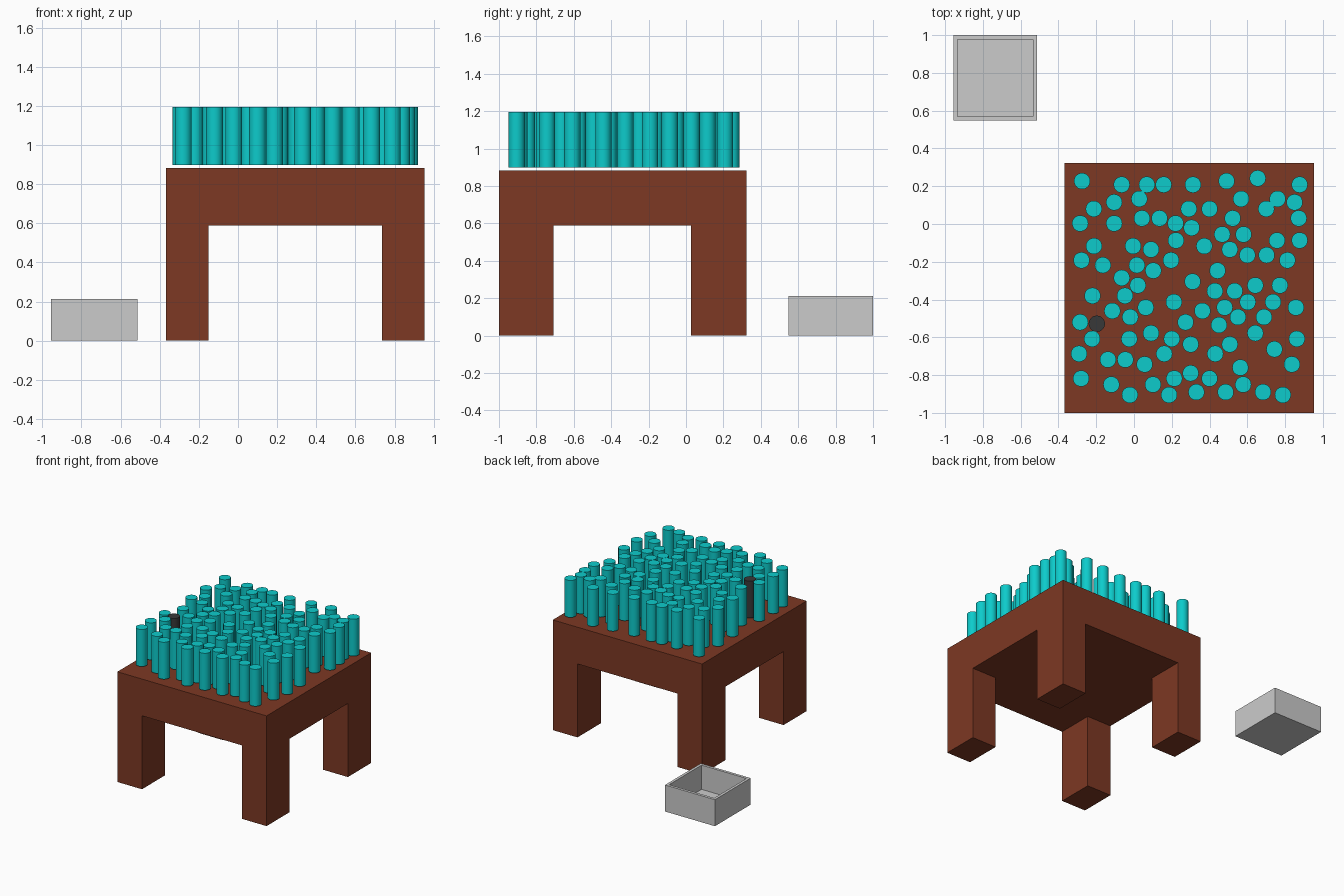
import bpy, bmesh
from itertools import product

if "Cube" in bpy.data.objects:
    bpy.data.objects.remove(bpy.data.objects["Cube"])


def material(name, rgb):
    m = bpy.data.materials.new(name)
    m.diffuse_color = (*rgb, 1)
    m.use_nodes = True
    m.node_tree.nodes["Principled BSDF"].inputs["Base Color"].default_value = m.diffuse_color
    return m


def finish(bm, name, mat=None):
    mesh = bpy.data.meshes.new(name)
    bm.to_mesh(mesh)
    bm.free()
    if mat:
        mesh.materials.append(mat)
    obj = bpy.data.objects.new(name, mesh)
    bpy.context.collection.objects.link(obj)
    return obj


def cell_solid(name, cuts, filled, mat=None):
    """Closed solid made of the filled cells of a 3 x 3 x 2 block grid."""
    bm = bmesh.new()
    grid = {}

    def vert(i):
        if i not in grid:
            grid[i] = bm.verts.new([cuts[a][i[a]] for a in range(3)])
        return grid[i]

    cells = {c for c in product(range(3), range(3), range(2)) if filled(*c)}
    for c in cells:
        for axis, side in product(range(3), (0, 1)):
            neighbour = list(c)
            neighbour[axis] += 2 * side - 1
            if tuple(neighbour) in cells:
                continue
            u, v = (axis + 1) % 3, (axis + 2) % 3
            loop = []
            for du, dv in ((0, 0), (1, 0), (1, 1), (0, 1)):
                p = list(c)
                p[axis] += side
                p[u] += du
                p[v] += dv
                loop.append(vert(tuple(p)))
            bm.faces.new(loop if side else loop[::-1])
    bmesh.ops.recalc_face_normals(bm, faces=bm.faces)
    return finish(bm, name, mat)


brown = material("brown", (0.205, 0.040, 0.017))
teal = material("teal", (0.004, 0.60, 0.60))
dark = material("dark", (0.040, 0.040, 0.040))

# Table: thick top with a leg under each corner
cell_solid("table",
           ((-0.368, -0.15, 0.735, 0.953), (-1.0, -0.708, 0.028, 0.323), (0, 0.588, 0.882)),
           lambda x, y, z: z == 1 or (x != 1 and y != 1), brown)

# Open tray on the floor behind the table
cell_solid("tray",
           ((-0.956, -0.934, -0.536, -0.514), (0.547, 0.569, 0.978, 1.0), (0, 0.018, 0.212)),
           lambda x, y, z: z == 0 or (x, y) != (1, 1))

# Scattered pegs, grouped in rows: y -> x positions
rows = {
    0.242: (.655,), 0.227: (-.275, .49), 0.208: (-.065, .068, .157, .312, .877),
    0.133: (.028, .567, .76), 0.115: (-.105, .85),
    0.08: (-.213, .29, .4, .7), 0.03: (.042, .135, .522, .872),
    0.003: (-.285, -.105, .22), -0.02: (.305,), -0.055: (.467, .58),
    -0.087: (.222, .757, .877), -0.117: (-.212, -.005, .372),
    -0.135: (.09, .507), -0.165: (.6, .702), -0.192: (-.278, .196, .812),
    -0.218: (-.165, .015), -0.247: (.102, .442), -0.285: (-.065,),
    -0.305: (.31,), -0.325: (.02, .642, .772), -0.355: (.428, .533),
    -0.38: (-.22, -.048), -0.413: (.211, .602, .736), -0.442: (.062, .48, .857),
    -0.46: (-.115, .362), -0.493: (-.02, .55, .688), -0.52: (-.285, .273),
    -0.535: (.45,), -0.578: (.09, .642), -0.608: (-.222, -.025, .2, .862),
    -0.637: (.3, .507), -0.663: (.743,), -0.687: (-.291, .16, .43),
    -0.718: (-.138, -.046), -0.743: (.056, .836), -0.76: (.563,),
    -0.79: (.3,), -0.818: (-.28, .213, .4), -0.85: (-.12, .1, .578),
    -0.89: (.33, .485, .683), -0.905: (-.022, .186, .788),
}

bm = bmesh.new()
bmesh.ops.create_cone(bm, cap_ends=True, segments=32, radius1=0.043, radius2=0.043, depth=0.296)
dark_peg = finish(bm, "dark_peg", dark)
bpy.context.view_layer.objects.active = dark_peg
dark_peg.select_set(True)
bpy.ops.object.shade_smooth_by_angle()
dark_peg.location = (-0.197, -0.528, 1.046)

# Teal pegs share one mesh
peg_mesh = dark_peg.data.copy()
peg_mesh.materials[0] = teal
for y, xs in rows.items():
    for x in xs:
        peg = bpy.data.objects.new("peg", peg_mesh)
        peg.location = (x, y, 1.046)
        bpy.context.collection.objects.link(peg)
